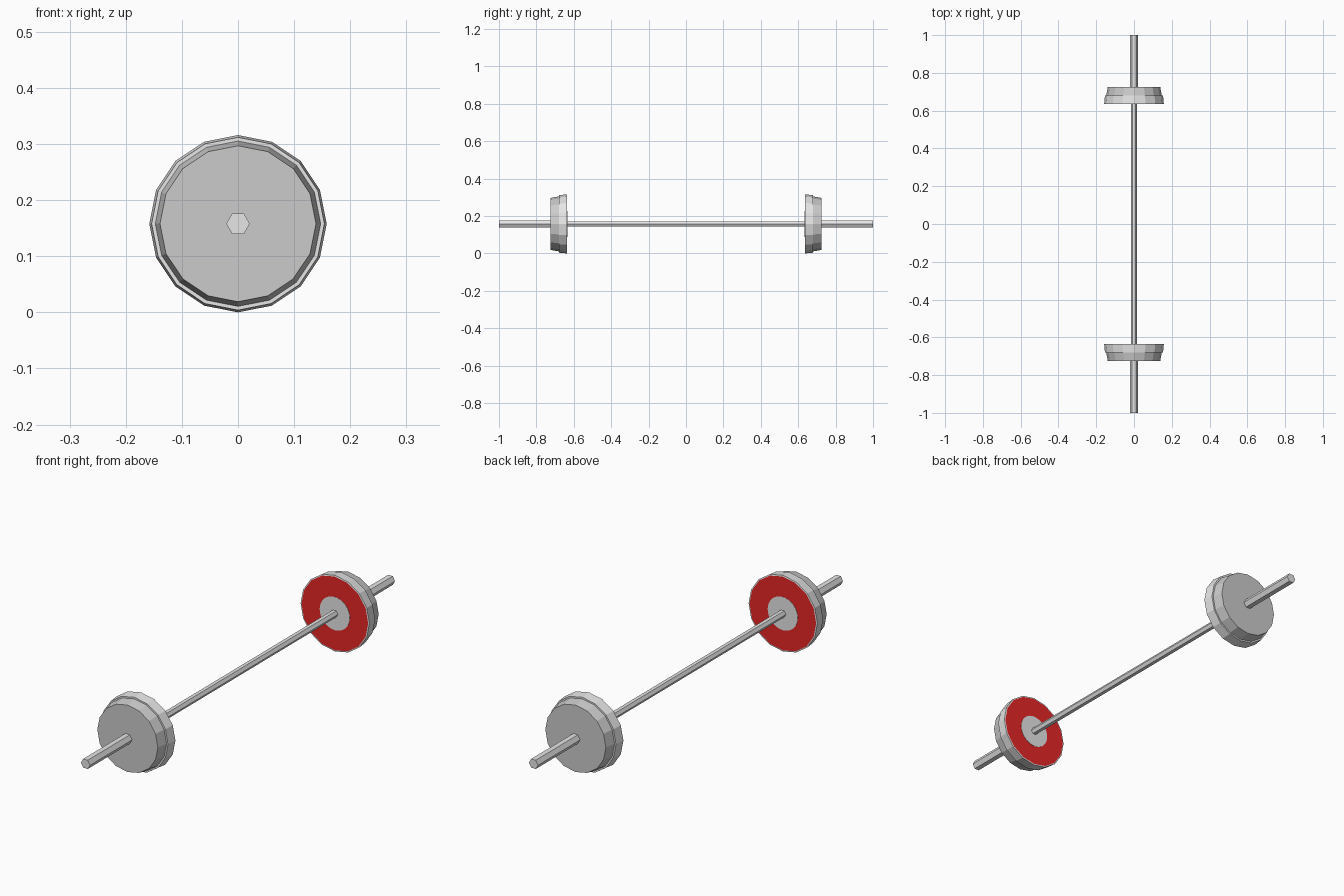
import bpy
import bmesh
from math import sin, cos, tau

if "Cube" in bpy.data.objects:
    bpy.data.objects.remove(bpy.data.objects["Cube"], do_unlink=True)

AXIS_Z = 0.158


def make_material(name, colour):
    mat = bpy.data.materials.new(name)
    mat.use_nodes = True
    mat.diffuse_color = (*colour, 1)
    mat.node_tree.nodes["Principled BSDF"].inputs["Base Color"].default_value = (*colour, 1)
    return mat


plate_grey = make_material("plate grey", (0.6, 0.6, 0.6))
steel = make_material("light steel", (0.79, 0.79, 0.79))
red = make_material("red", (0.8, 0.02, 0.02))


def lathe(name, profile, sides, mats, side=1, red_band=None):
    """Spin (radius, y) points around the bar axis; red_band is a profile segment."""
    bm = bmesh.new()
    rings = []
    for r, y in profile:
        angles = [tau * i / sides for i in range(sides)]
        rings.append([bm.verts.new((r * cos(a), side * y, r * sin(a))) for a in angles])
    for k, (a, b) in enumerate(zip(rings, rings[1:])):
        for i in range(sides):
            j = (i + 1) % sides
            face = bm.faces.new((a[i], a[j], b[j], b[i]))
            face.material_index = 1 if k == red_band else 0
    bm.faces.new(rings[0])
    bm.faces.new(rings[-1])
    bmesh.ops.recalc_face_normals(bm, faces=bm.faces)
    mesh = bpy.data.meshes.new(name)
    bm.to_mesh(mesh)
    bm.free()
    for mat in mats:
        mesh.materials.append(mat)
    obj = bpy.data.objects.new(name, mesh)
    obj.location.z = AXIS_Z
    bpy.context.collection.objects.link(obj)


# Thin grip bar between the plates
lathe("grip_bar", [(0.015, -0.66), (0.015, 0.66)], 6, [steel])

# Mirrored ends: two stacked plates, a painted hub and a thicker sleeve
for label, side in (("front", -1), ("back", 1)):
    # Wide inner plate, its inner face painted as a red ring
    lathe(label + "_large_plate",
          [(0.05, 0.635), (0.153, 0.635), (0.158, 0.636), (0.154, 0.679)],
          16, [steel, red], side, red_band=0)
    # Round grey hub on the inner face
    lathe(label + "_hub", [(0.069, 0.634), (0.069, 0.637)], 32, [steel], side)
    # Narrower, tapered outer plate
    lathe(label + "_small_plate", [(0.149, 0.67), (0.139, 0.724)], 16, [plate_grey], side)
    lathe(label + "_sleeve", [(0.021, 0.68), (0.021, 1.0)], 6, [steel], side)
